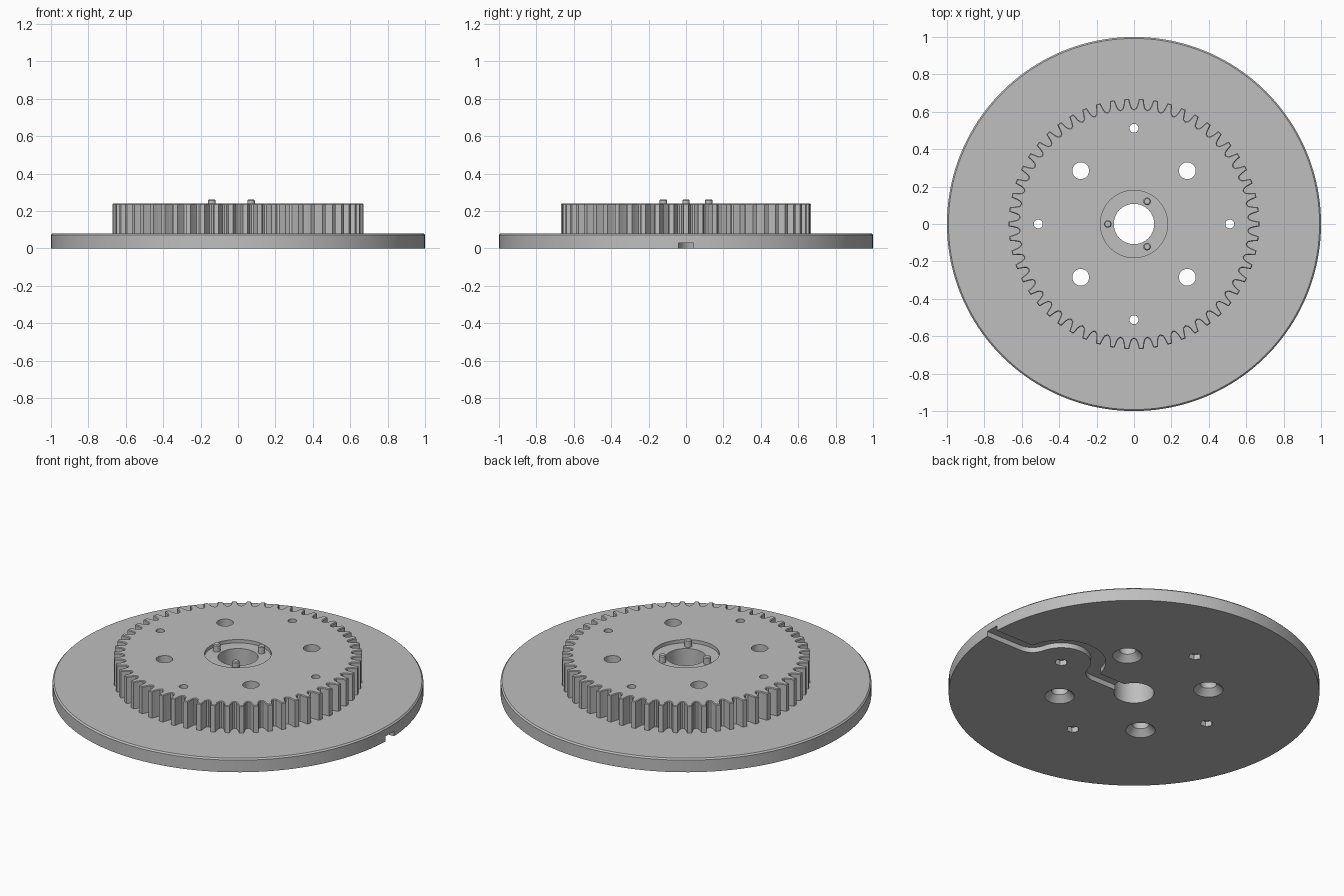
import bpy, bmesh
from math import pi, cos, sin, asin, sqrt
from mathutils import Vector

cube = bpy.data.objects.get("Cube")
if cube:
    bpy.data.objects.remove(cube, do_unlink=True)

grey = bpy.data.materials.new("plain_grey")
grey.use_nodes = True
colour = (0.52, 0.52, 0.52, 1)
grey.diffuse_color = colour
grey.node_tree.nodes["Principled BSDF"].inputs["Base Color"].default_value = colour


def prism(name, pts, z0, z1, bevel=0):
    """Extrude a closed outline from z0 to z1, optionally bevelling its top rim."""
    bm = bmesh.new()
    face = bm.faces.new([bm.verts.new((x, y, z0)) for x, y in pts])
    res = bmesh.ops.extrude_face_region(bm, geom=[face], use_keep_orig=True)
    top = [v for v in res["geom"] if isinstance(v, bmesh.types.BMVert)]
    bmesh.ops.translate(bm, vec=(0, 0, z1 - z0), verts=top)
    bmesh.ops.recalc_face_normals(bm, faces=bm.faces)
    if bevel:
        rim = [e for e in bm.edges if all(v.co.z > z1 - 1e-5 for v in e.verts)]
        bmesh.ops.bevel(bm, geom=rim, offset=bevel, segments=1, affect='EDGES')
    return finish(name, bm)


def finish(name, bm):
    mesh = bpy.data.meshes.new(name)
    bm.to_mesh(mesh)
    bm.free()
    mesh.materials.append(grey)
    ob = bpy.data.objects.new(name, mesh)
    bpy.context.collection.objects.link(ob)
    return ob


def circle(r, n, x=0, y=0):
    return [(x + r * cos(2 * pi * i / n), y + r * sin(2 * pi * i / n)) for i in range(n)]


def cone(name, r0, r1, z0, z1, x, y):
    bm = bmesh.new()
    bmesh.ops.create_cone(bm, cap_ends=True, segments=32, radius1=r0, radius2=r1, depth=z1 - z0)
    bmesh.ops.translate(bm, vec=(x, y, (z0 + z1) / 2), verts=bm.verts)
    return finish(name, bm)


def combine(body, tool, operation='DIFFERENCE'):
    """Apply one boolean and discard the tool."""
    mod = body.modifiers.new("boolean", 'BOOLEAN')
    mod.operation, mod.solver, mod.object = operation, 'EXACT', tool
    bpy.context.view_layer.objects.active = body
    bpy.ops.object.modifier_apply(modifier=mod.name)
    bpy.data.objects.remove(tool, do_unlink=True)


def arc(cx, cy, r, a0, a1, n):
    return [Vector((cx + r * cos(a0 + (a1 - a0) * i / n), cy + r * sin(a0 + (a1 - a0) * i / n)))
            for i in range(n + 1)]


# Base disc and gear wheel, fused
plate = prism("geared_disc", circle(1, 160), 0, 0.08, 0.008)
TEETH = 54
tooth = [(-0.16, 0.67), (0.16, 0.67), (0.26, 0.635), (0.35, 0.619), (0.5, 0.613), (0.65, 0.619), (0.74, 0.635)]
outline = []
for k in range(TEETH):
    for f, r in tooth:
        a = 2 * pi * (k + f) / TEETH
        outline.append((r * cos(a), r * sin(a)))
combine(plate, prism("gear_wheel", outline, 0.04, 0.24, 0.004), 'UNION')

# Central recess and bore
combine(plate, prism("recess_cutter", circle(0.18, 64), 0.22, 0.4))
combine(plate, prism("bore_cutter", circle(0.108, 64), -0.1, 0.4))

# Countersunk bolt holes, and small holes with hexagonal pockets below
for k in range(4):
    a = k * pi / 2
    x, y = 0.403 * cos(a + pi / 4), 0.403 * sin(a + pi / 4)
    combine(plate, cone("bolt_cutter", 0.045, 0.045, -0.1, 0.4, x, y))
    combine(plate, cone("countersink_cutter", 0.09, 0.045, -0.01, 0.035, x, y))
    x, y = 0.512 * cos(a), 0.512 * sin(a)
    combine(plate, cone("small_hole_cutter", 0.024, 0.024, -0.1, 0.4, x, y))
    combine(plate, prism("hex_cutter", circle(0.035, 6, x, y), -0.01, 0.03))

# Underside channel from the bore to the rim, bending round one small hole
cx, R, f, half = 0.512, 0.2, 0.06, 0.04
dx, tilt = sqrt((R + f) ** 2 - f ** 2), asin(f / (R + f))
path = [Vector((1.1, 0))]
path += arc(cx + dx, f, f, 1.5 * pi, pi + tilt, 8)
path += arc(cx, 0, R, tilt, pi - tilt, 28)[1:]
path += arc(cx - dx, f, f, -tilt, -pi / 2, 8)[1:]
path.append(Vector((0, 0)))
left, right = [], []
for i, p in enumerate(path):
    t = (path[min(i + 1, len(path) - 1)] - path[max(i - 1, 0)]).normalized()
    n = Vector((-t.y, t.x)) * half
    left.append(p + n)
    right.append(p - n)
combine(plate, prism("channel_cutter", left + right[::-1], -0.02, 0.03))

# Locating pins standing in the recess
pins = [prism("locating_pin_%d" % (k + 1),
              circle(0.02, 24, 0.14 * cos(pi / 3 + k * 2 * pi / 3), 0.14 * sin(pi / 3 + k * 2 * pi / 3)),
              0.22, 0.262, 0.005) for k in range(3)]

# Smooth the round walls, keep the edges crisp
bpy.ops.object.select_all(action='DESELECT')
for ob in [plate] + pins:
    ob.select_set(True)
bpy.context.view_layer.objects.active = plate
bpy.ops.object.shade_smooth_by_angle(angle=pi / 7)
